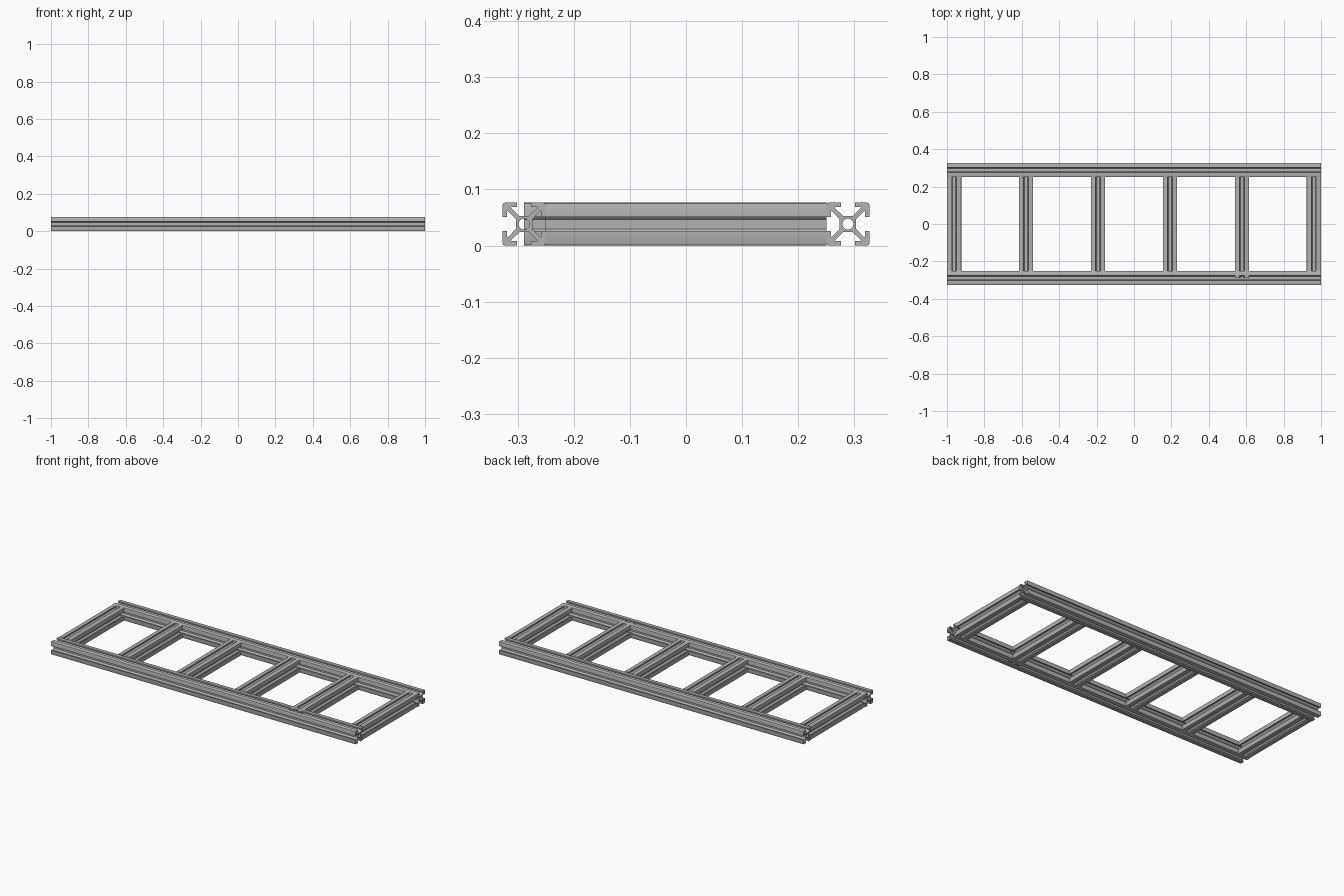
import bpy, bmesh
from math import cos, sin, pi, radians
from mathutils import Matrix, Vector

cube = bpy.data.objects.get("Cube")
if cube:
    bpy.data.objects.remove(cube, do_unlink=True)

HALF = 0.0383       # half width of the slotted section
RAIL_Y = 0.2885     # rail centre line
INNER = RAIL_Y - HALF

aluminium = bpy.data.materials.new("aluminium grey")
grey = (0.45, 0.45, 0.45, 1)
aluminium.diffuse_color = grey
aluminium.use_nodes = True
aluminium.node_tree.nodes["Principled BSDF"].inputs["Base Color"].default_value = grey

# One eighth of the section: slot floor, arm, lip, rounded corner
EIGHTH = [(0.0085, 0.0145), (0.0230, 0.0285), (0.0230, 0.0305),
          (0.0125, 0.0305), (0.0125, HALF), (HALF - 0.004, HALF),
          (HALF - 0.0012, HALF - 0.0012)]


def section_outline():
    quarter = EIGHTH + [(y, x) for x, y in reversed(EIGHTH[:-1])]
    points = []
    for k in range(4):
        turn = Matrix.Rotation(-k * pi / 2, 2)
        points += [turn @ Vector(p) for p in quarter]
    return points


def slotted_bar(name, start, end):
    """Extrude the section, with its centre bore, from start to end."""
    start, end = Vector(start), Vector(end)
    bore = [Vector((0.0098 * cos(a * pi / 12), 0.0098 * sin(a * pi / 12)))
            for a in range(24)]
    bm = bmesh.new()
    for loop in (section_outline(), bore):
        verts = [bm.verts.new((p.x, p.y, 0)) for p in loop]
        for i, v in enumerate(verts):
            bm.edges.new((verts[i - 1], v))
    bmesh.ops.triangle_fill(bm, use_beauty=True, edges=bm.edges[:])
    caps = bmesh.ops.extrude_face_region(bm, geom=bm.faces[:], use_keep_orig=True)
    moved = [g for g in caps["geom"] if isinstance(g, bmesh.types.BMVert)]
    bmesh.ops.translate(bm, verts=moved, vec=(0, 0, (end - start).length))
    bmesh.ops.recalc_face_normals(bm, faces=bm.faces[:])
    aim = (end - start).to_track_quat('Z', 'Y').to_matrix().to_4x4()
    bm.transform(Matrix.Translation(start) @ aim)
    mesh = bpy.data.meshes.new(name)
    bm.to_mesh(mesh)
    bm.free()
    mesh.materials.append(aluminium)
    obj = bpy.data.objects.new(name, mesh)
    bpy.context.collection.objects.link(obj)
    bpy.ops.object.select_all(action='DESELECT')
    obj.select_set(True)
    bpy.context.view_layer.objects.active = obj
    bpy.ops.object.shade_smooth_by_angle(angle=radians(25))


# Long rails
for name, y in (("front_rail", -RAIL_Y), ("back_rail", RAIL_Y)):
    slotted_bar(name, (-1, y, HALF), (1, y, HALF))

# Evenly spaced crossbars; the fifth one runs on into the front rail
for i in range(6):
    x = (1 - HALF) * (2 * i / 5 - 1)
    front = -RAIL_Y if i == 4 else -INNER
    slotted_bar(f"crossbar_{i + 1}", (x, front, HALF), (x, INNER, HALF))
